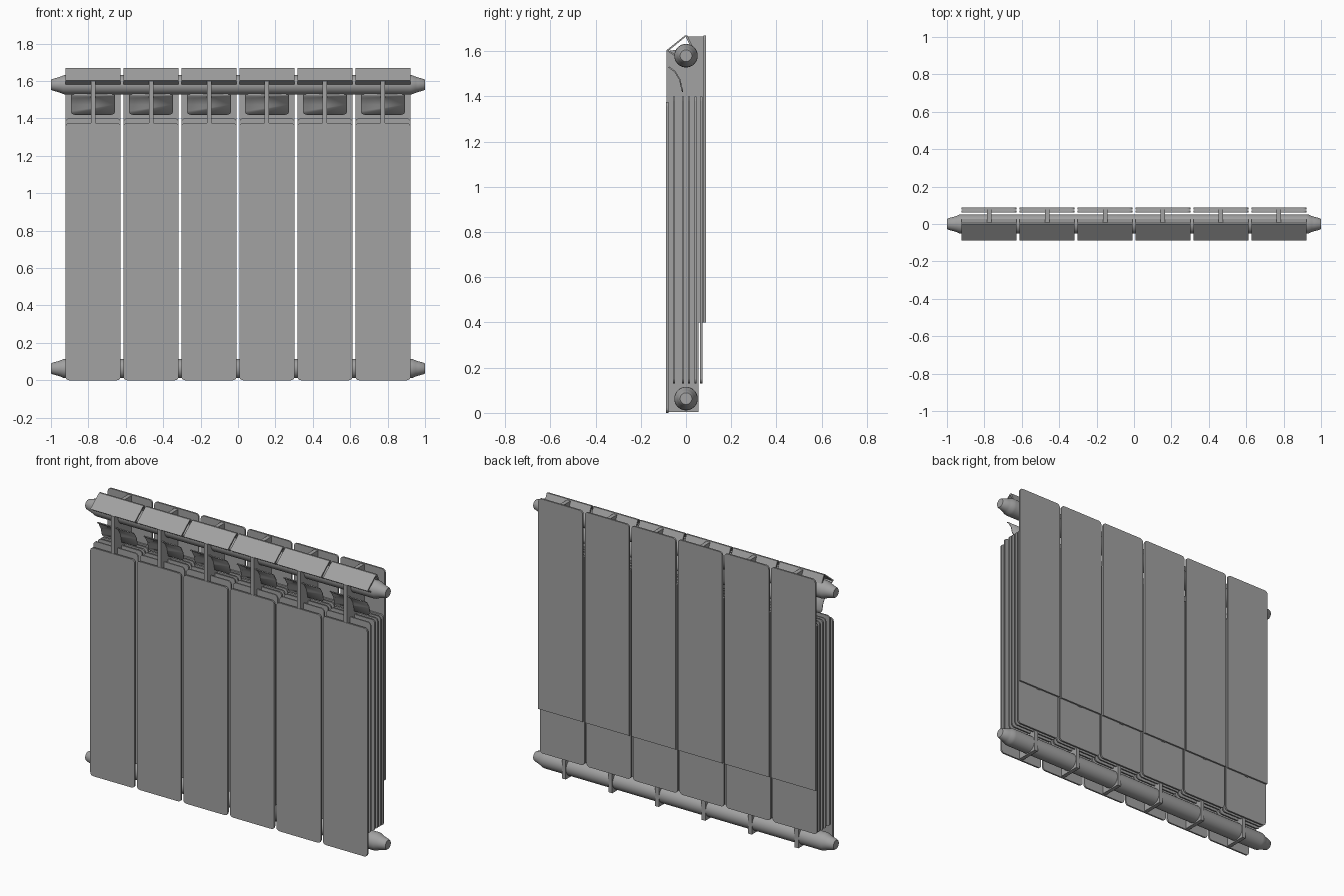
import bpy, bmesh, math
from mathutils import Vector

cube = bpy.data.objects.get("Cube")
if cube:
    bpy.data.objects.remove(cube, do_unlink=True)

grey = bpy.data.materials.new("grey_metal")
grey.use_nodes = True
colour = (0.36, 0.36, 0.36, 1)
grey.diffuse_color = colour
grey.node_tree.nodes["Principled BSDF"].inputs["Base Color"].default_value = colour

PITCH, WIDTH, SECTIONS = 0.31, 0.296, 6


def finish(bm, name, smooth=False):
    bmesh.ops.recalc_face_normals(bm, faces=bm.faces)
    mesh = bpy.data.meshes.new(name)
    bm.to_mesh(mesh)
    bm.free()
    mesh.materials.append(grey)
    obj = bpy.data.objects.new(name, mesh)
    bpy.context.collection.objects.link(obj)
    if smooth:
        bpy.ops.object.select_all(action='DESELECT')
        obj.select_set(True)
        bpy.context.view_layer.objects.active = obj
        bpy.ops.object.shade_smooth_by_angle(angle=math.radians(35))
    return obj


def plate(name, y0, y1, z0, z1, round_top=True, round_bottom=True):
    """Upright sheet facing the front, with rounded corners."""
    bm = bmesh.new()
    bmesh.ops.create_cube(bm, size=1)
    for v in bm.verts:
        v.co = Vector((v.co.x * WIDTH, (y0 + y1) / 2 + v.co.y * (y1 - y0),
                       (z0 + z1) / 2 + v.co.z * (z1 - z0)))
    mid = (z0 + z1) / 2
    corners = []
    for e in bm.edges:
        a, b = (v.co for v in e.verts)
        if abs(a.y - b.y) > 1e-5 and (round_top if a.z > mid else round_bottom):
            corners.append(e)
    if corners:
        bmesh.ops.bevel(bm, geom=corners, offset=0.02, segments=4, profile=0.5, affect='EDGES')
    return finish(bm, name)


def extrude(name, outline, width):
    """Side outline given as (y, z), extruded across x."""
    bm = bmesh.new()
    face = bm.faces.new([bm.verts.new((-width / 2, y, z)) for y, z in outline])
    made = bmesh.ops.extrude_face_region(bm, geom=[face])["geom"]
    moved = [g for g in made if isinstance(g, bmesh.types.BMVert)]
    bmesh.ops.translate(bm, vec=(width, 0, 0), verts=moved)
    return finish(bm, name)


def lathe(name, profile, z):
    """Profile (x, radius) turned about the x axis."""
    bm = bmesh.new()
    sides, rings = 32, []
    for x, r in profile:
        rings.append([bm.verts.new((x, r * math.cos(t * math.tau / sides),
                                    z + r * math.sin(t * math.tau / sides)))
                      for t in range(sides)])
    for a, b in zip(rings, rings[1:]):
        for i in range(sides):
            j = (i + 1) % sides
            bm.faces.new((a[i], a[j], b[j], b[i]))
    bm.faces.new(rings[0])
    bm.faces.new(rings[-1])
    return finish(bm, name, smooth=True)


def vane():
    """Curved air deflector with rounded corners."""
    bm = bmesh.new()
    half = 0.118
    curve = [(-0.076, 1.53), (-0.049, 1.51), (-0.028, 1.475), (-0.015, 1.42)]
    rows = [[bm.verts.new((x, y, z)) for x in (-half, half)] for y, z in curve]
    for a, b in zip(rows, rows[1:]):
        bm.faces.new((a[0], a[1], b[1], b[0]))
    bmesh.ops.bevel(bm, geom=rows[0] + rows[-1], offset=0.02, segments=4,
                    profile=0.5, affect='VERTICES')
    obj = finish(bm, "air_deflector", smooth=True)
    solid = obj.modifiers.new("thickness", 'SOLIDIFY')
    solid.thickness = 0.006
    solid.offset = 0
    return obj


# One radiator section
section = [
    plate("front_panel", -0.088, -0.078, 0, 1.375),
    plate("back_panel", 0.078, 0.088, 0.4, 1.67, round_bottom=False),
    plate("rear_fin", 0.062, 0.072, 0.13, 1.4),
    vane(),
]
for y in (-0.053, -0.013, 0.013, 0.042):
    section.append(plate("inner_fin", y - 0.004, y + 0.004, 0.13, 1.4))

# Central web joining the panels, notched under the top grille
section.append(extrude("centre_web", [
    (-0.082, 0.005), (0.055, 0.005), (0.055, 0.4), (0.08, 0.4), (0.08, 1.665),
    (0.0, 1.665), (0.022, 1.615), (-0.086, 1.6), (-0.086, 1.37), (-0.082, 1.37)], 0.024))

# Folded top grille: sloped hood, rear leg and lower lip
section.append(extrude("hood", [(-0.088, 1.603), (-0.004, 1.67), (0.006, 1.67),
                                (-0.078, 1.601)], WIDTH))
section.append(extrude("hood_leg", [(-0.004, 1.67), (0.006, 1.67), (0.032, 1.615),
                                    (0.022, 1.615)], WIDTH))
section.append(extrude("hood_lip", [(-0.088, 1.603), (-0.078, 1.604), (-0.038, 1.58),
                                    (-0.042, 1.574)], WIDTH))

# Repeat the section along the radiator
first = -PITCH * (SECTIONS - 1) / 2
for part in section:
    part.location.x = first
    for i in range(1, SECTIONS):
        copy = part.copy()
        copy.location.x = first + PITCH * i
        bpy.context.collection.objects.link(copy)

# Upper and lower pipes with tapered end plugs
end = [(0.92, 0.052), (0.935, 0.05), (0.95, 0.043), (0.962, 0.039), (0.995, 0.03), (1.0, 0.026)]
profile = [(-x, r) for x, r in reversed(end)] + end
lathe("upper_pipe", profile, 1.58)
lathe("lower_pipe", profile, 0.063)
